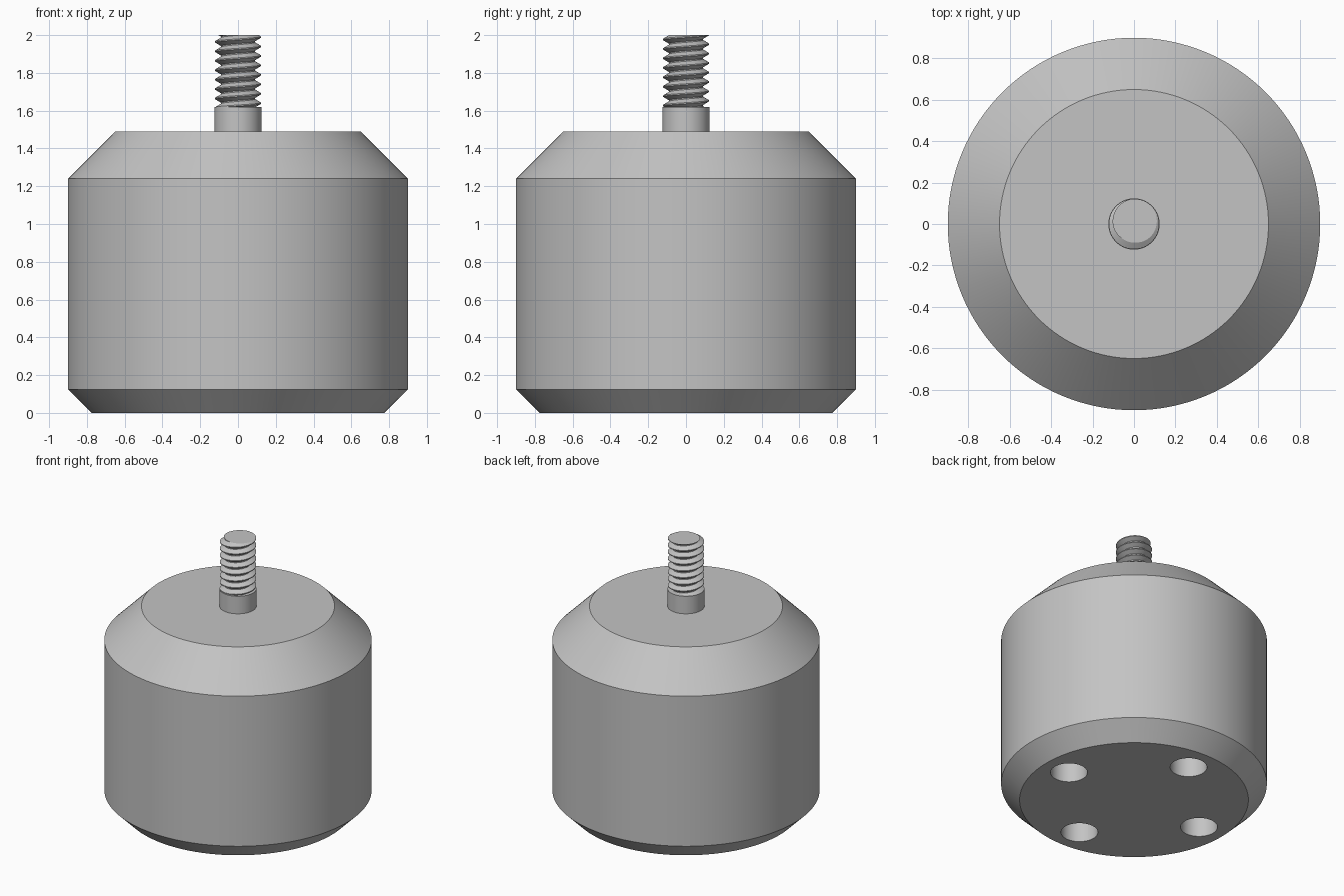
import bpy, bmesh, math

if "Cube" in bpy.data.objects:
    bpy.data.objects.remove(bpy.data.objects["Cube"], do_unlink=True)

# Single flat grey
grey = bpy.data.materials.new("grey_metal")
grey.use_nodes = True
colour = (0.55, 0.55, 0.55, 1)
grey.diffuse_color = colour
grey.node_tree.nodes["Principled BSDF"].inputs["Base Color"].default_value = colour


def activate(ob):
    bpy.ops.object.select_all(action='DESELECT')
    ob.select_set(True)
    bpy.context.view_layer.objects.active = ob


def finish(name, bm):
    bmesh.ops.recalc_face_normals(bm, faces=bm.faces)
    me = bpy.data.meshes.new(name)
    bm.to_mesh(me)
    bm.free()
    ob = bpy.data.objects.new(name, me)
    bpy.context.collection.objects.link(ob)
    me.materials.append(grey)
    return ob


def smooth(ob):
    activate(ob)
    bpy.ops.object.shade_smooth_by_angle(angle=math.radians(25))


def lathe(name, profile, segments, centre=(0, 0)):
    """Closed solid of revolution from (radius, z) points, bottom to top."""
    bm = bmesh.new()
    rings = []
    for r, z in profile:
        rings.append([bm.verts.new((centre[0] + r * math.cos(a), centre[1] + r * math.sin(a), z))
                      for a in (math.tau * i / segments for i in range(segments))])
    for low, high in zip(rings, rings[1:]):
        for i in range(segments):
            k = (i + 1) % segments
            bm.faces.new((low[i], low[k], high[k], high[i]))
    bm.faces.new(rings[0][::-1])
    bm.faces.new(rings[-1])
    return finish(name, bm)


# Chamfered body
body = lathe("body", [(0.775, 0), (0.9, 0.125), (0.9, 1.24), (0.65, 1.49)], 128)

# Four blind holes in the underside
for i in range(4):
    a = i * math.pi / 2
    cutter = lathe("hole_cutter", [(0.125, -0.1), (0.125, 0.4)], 48,
                   (0.575 * math.cos(a), 0.575 * math.sin(a)))
    cutter.hide_render = True
    cut = body.modifiers.new("hole", 'BOOLEAN')
    cut.operation = 'DIFFERENCE'
    cut.solver = 'EXACT'
    cut.object = cutter
    activate(body)
    bpy.ops.object.modifier_apply(modifier=cut.name)
    bpy.data.objects.remove(cutter, do_unlink=True)
smooth(body)

# Plain shank under the thread
smooth(lathe("stud_shank", [(0.124, 1.48), (0.124, 1.62)], 64))

# Helical thread, trimmed flat at the top
PITCH, STEPS, TURNS, TOP = 0.05, 48, 11, 2.0
CREST, ROOT = 0.122, 0.09
section = [(CREST, -0.06), (CREST, 0.06), (ROOT, 0.44), (ROOT, 0.56)]
start = math.radians(75)
bm = bmesh.new()
columns = []
for i in range(STEPS * TURNS + 1):
    a = start + math.tau * i / STEPS
    base = TOP + PITCH * (i / STEPS - TURNS + 2)
    columns.append([bm.verts.new((r * math.cos(a), r * math.sin(a), base + f * PITCH))
                    for r, f in section])
for i in range(len(columns) - 1):
    c, n = columns[i], columns[i + 1]
    for j in range(3):
        bm.faces.new((c[j], n[j], n[j + 1], c[j + 1]))
    if i + 1 + STEPS < len(columns):
        up, up_next = columns[i + STEPS], columns[i + 1 + STEPS]
        bm.faces.new((c[3], n[3], up_next[0], up[0]))
cut = bmesh.ops.bisect_plane(bm, geom=bm.verts[:] + bm.edges[:] + bm.faces[:], dist=1e-6,
                             plane_co=(0, 0, TOP), plane_no=(0, 0, 1), clear_outer=True)
rim = [e for e in cut["geom_cut"] if isinstance(e, bmesh.types.BMEdge)]
bmesh.ops.contextual_create(bm, geom=rim)
smooth(finish("stud_thread", bm))
